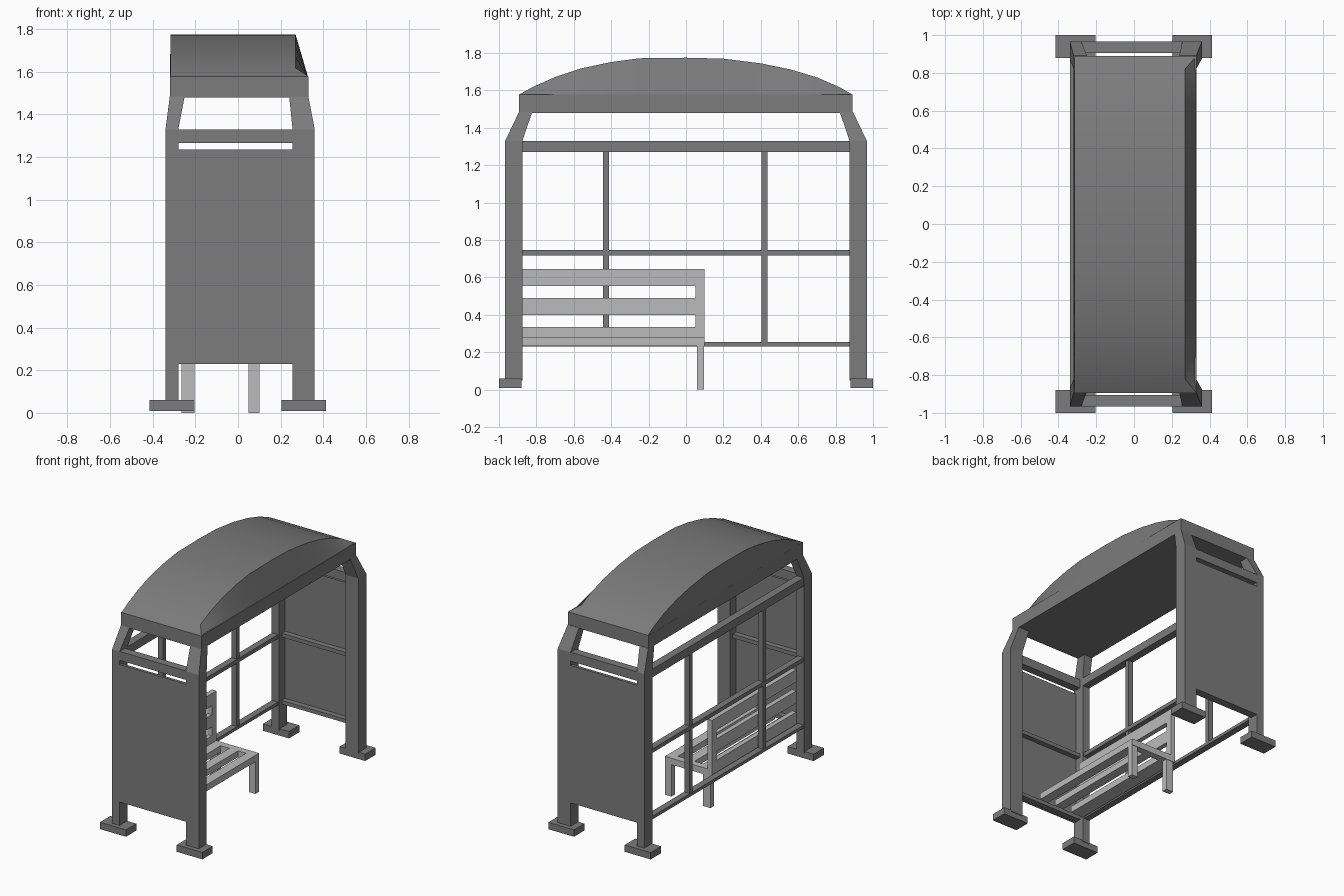
import bpy, bmesh

if "Cube" in bpy.data.objects:
    bpy.data.objects.remove(bpy.data.objects["Cube"])


def mesh_object(name, verts, faces):
    mesh = bpy.data.meshes.new(name)
    mesh.from_pydata(verts, [], faces)
    bm = bmesh.new()
    bm.from_mesh(mesh)
    bmesh.ops.recalc_face_normals(bm, faces=bm.faces)
    bm.to_mesh(mesh)
    bm.free()
    ob = bpy.data.objects.new(name, mesh)
    bpy.context.collection.objects.link(ob)
    return ob


def loft(name, rings):
    """Solid through rectangular rings (x0, x1, y0, y1, z)."""
    verts, faces = [], [(0, 1, 2, 3)]
    for x0, x1, y0, y1, z in rings:
        verts += [(x0, y0, z), (x1, y0, z), (x1, y1, z), (x0, y1, z)]
    for r in range(len(rings) - 1):
        for i in range(4):
            a, b = r * 4 + i, r * 4 + (i + 1) % 4
            faces.append((a, b, b + 4, a + 4))
    n = len(verts)
    faces.append((n - 4, n - 3, n - 2, n - 1))
    return mesh_object(name, verts, faces)


def box(name, x0, x1, y0, y1, z0, z1, mat=None):
    ob = loft(name, [(x0, x1, y0, y1, z0), (x0, x1, y0, y1, z1)])
    if mat:
        ob.data.materials.append(mat)
    return ob


frame_mat = bpy.data.materials.new("frame_grey")
frame_mat.diffuse_color = (0.2, 0.2, 0.2, 1)
frame_mat.use_nodes = True
frame_mat.node_tree.nodes["Principled BSDF"].inputs["Base Color"].default_value = frame_mat.diffuse_color
bench_mat = bpy.data.materials.new("bench_grey")
bench_mat.diffuse_color = (0.5, 0.5, 0.5, 1)
bench_mat.use_nodes = True
bench_mat.node_tree.nodes["Principled BSDF"].inputs["Base Color"].default_value = bench_mat.diffuse_color

# End walls: posts bent inwards at the top, feet, panel and rails
for s, side in ((-1, "front"), (1, "back")):
    for name, xa, xb, ta, tb, f0, f1 in (
            ("left", -0.34, -0.28, -0.32, -0.25, -0.415, -0.205),
            ("right", 0.256, 0.36, 0.24, 0.33, 0.205, 0.412)):
        post = loft(f"{side}_{name}_post", [
            (xa, xb, s * 0.967, s * 0.875, 0.05),
            (xa, xb, s * 0.967, s * 0.875, 1.33),
            (ta, tb, s * 0.893, s * 0.822, 1.485)])
        post.data.materials.append(frame_mat)
        box(f"{side}_{name}_foot", f0, f1, s * 0.88, s * 1.0, 0.01, 0.06, frame_mat)
    box(f"{side}_panel", -0.30, 0.28, s * 0.966, s * 0.945, 0.23, 1.235, frame_mat)
    for i, (z0, z1) in enumerate(((0.231, 0.258), (0.72, 0.748), (1.265, 1.33))):
        box(f"{side}_end_rail_{i}", -0.30, 0.28, s * 0.965, s * 0.905, z0, z1, frame_mat)

# Rear window frame
for i, (z0, z1, xb) in enumerate(((0.232, 0.255, -0.29), (0.718, 0.747, -0.29),
                                  (1.27, 1.33, -0.28))):
    box(f"rear_rail_{i}", -0.338, xb, -0.88, 0.88, z0, z1, frame_mat)
for i, y in enumerate((-0.427, 0.42)):
    box(f"rear_mullion_{i}", -0.335, -0.295, y - 0.016, y + 0.016, 0.25, 1.28, frame_mat)

# Roof: fascia slab with an arched top whose front face leans back
box("roof_fascia", -0.32, 0.33, -0.894, 0.89, 1.48, 1.578, frame_mat)
arch = [(-0.893, 1.578), (-0.82, 1.618), (-0.7, 1.672), (-0.56, 1.718), (-0.4, 1.752),
        (-0.25, 1.772), (0, 1.775), (0.2, 1.77), (0.4, 1.745), (0.56, 1.712),
        (0.7, 1.67), (0.82, 1.618), (0.889, 1.578)]
verts, faces = [], []
for y, z in arch:
    lean = 0.06 * min(1, (z - 1.578) / 0.04)
    verts += [(-0.32, y, 1.57), (-0.316, y, z), (0.33 - lean, y, z), (0.33, y, 1.57)]
for k in range(len(arch) - 1):
    for i in range(4):
        a, b = k * 4 + i, k * 4 + (i + 1) % 4
        faces.append((a, b, b + 4, a + 4))
n = len(verts)
faces += [(0, 1, 2, 3), (n - 4, n - 3, n - 2, n - 1)]
roof = mesh_object("roof_arch", verts, faces)
roof.data.materials.append(frame_mat)
bpy.context.view_layer.objects.active = roof
roof.select_set(True)
bpy.ops.object.shade_smooth_by_angle(angle=0.5)

# Bench: slatted back, slatted seat and legs at the free end
Y0, Y1 = -0.875, 0.10
for i, (z0, z1) in enumerate(((0.235, 0.335), (0.40, 0.49), (0.555, 0.645))):
    box(f"bench_back_slat_{i}", -0.28, -0.245, Y0, Y1 - 0.05, z0, z1, bench_mat)
box("bench_back_upright", -0.28, -0.245, Y1 - 0.05, Y1, 0.235, 0.645, bench_mat)
for i, (x0, x1) in enumerate(((-0.245, -0.175), (-0.105, -0.035), (0.03, 0.10))):
    box(f"bench_seat_slat_{i}", x0, x1, Y0, Y1 - 0.05, 0.235, 0.282, bench_mat)
box("bench_seat_end", -0.245, 0.10, Y1 - 0.05, Y1, 0.235, 0.282, bench_mat)
for i, (x0, x1) in enumerate(((-0.265, -0.205), (0.05, 0.10))):
    box(f"bench_leg_{i}", x0, x1, 0.058, 0.097, 0, 0.236, bench_mat)
